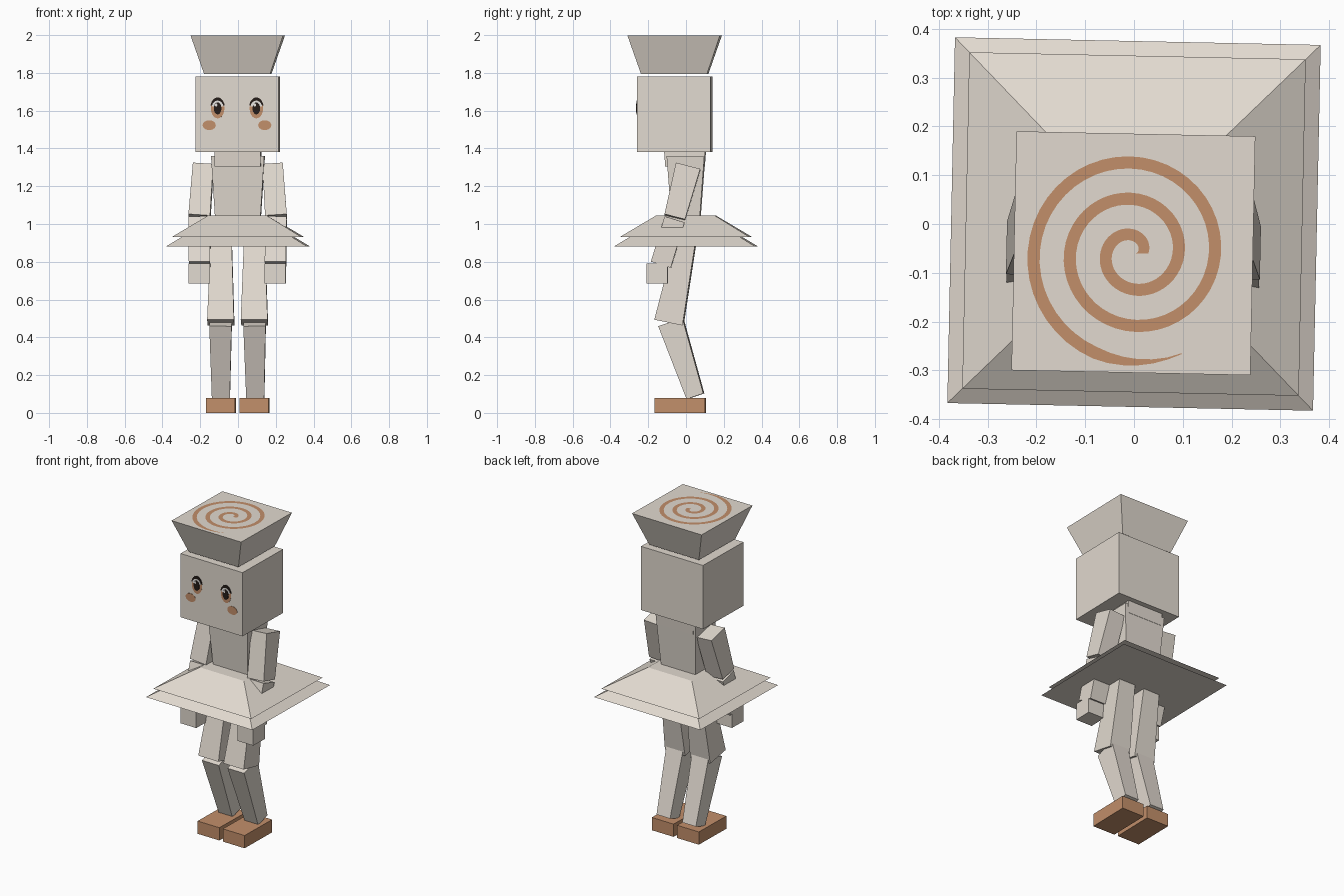
import bpy, bmesh, math
from mathutils import Vector, Matrix

if "Cube" in bpy.data.objects:
    bpy.data.objects.remove(bpy.data.objects["Cube"])

TURN = Matrix.Rotation(math.radians(-1.2), 4, 'Z')  # whole figure is turned slightly


def material(name, rgb):
    m = bpy.data.materials.new(name)
    lin = [(c / 255 / 12.92) if c < 11 else ((c / 255 + 0.055) / 1.055) ** 2.4 for c in rgb]
    m.diffuse_color = (*lin, 1)
    m.use_nodes = True
    m.node_tree.nodes["Principled BSDF"].inputs["Base Color"].default_value = m.diffuse_color
    return m


BEIGE = material("beige", (226, 218, 208))
BROWN = material("brown", (194, 143, 106))
DARK = material("dark_brown", (36, 28, 24))
WHITE = material("white", (245, 242, 238))


def finish(name, bm, mat):
    bmesh.ops.recalc_face_normals(bm, faces=bm.faces)
    bm.transform(TURN)
    me = bpy.data.meshes.new(name)
    bm.to_mesh(me)
    bm.free()
    me.materials.append(mat)
    ob = bpy.data.objects.new(name, me)
    bpy.context.collection.objects.link(ob)
    return ob


def block(name, p0, p1, s0, s1, mat=BEIGE):
    """Four-sided tapered block from p0 to p1 with end sizes s0 and s1 (x, depth)."""
    p0, p1 = Vector(p0), Vector(p1)
    d = (p1 - p0).normalized()
    ax = (Vector((1, 0, 0)) - d * d.x).normalized()
    ay = d.cross(ax)
    bm = bmesh.new()
    rings = []
    for p, s in ((p0, s0), (p1, s1)):
        rings.append([bm.verts.new(p + ax * (i * s[0] / 2) + ay * (j * s[1] / 2))
                      for i, j in ((-1, -1), (1, -1), (1, 1), (-1, 1))])
    a, b = rings
    bm.faces.new(a)
    bm.faces.new(b)
    for i in range(4):
        k = (i + 1) % 4
        bm.faces.new((a[i], a[k], b[k], b[i]))
    return finish(name, bm, mat)


def disc(name, x, z, rx, rz, layer, mat, start=0, end=360):
    """Thin oval (or oval segment) plate on the face."""
    bm = bmesh.new()
    n = 20
    full = end - start == 360
    pts = []
    for i in range(n if full else n + 1):
        t = math.radians(start + (end - start) * i / n)
        pts.append(bm.verts.new((x + rx * math.cos(t), FACE_Y - 0.0015 * layer, z + rz * math.sin(t))))
    f = bm.faces.new(pts)
    ext = bmesh.ops.extrude_face_region(bm, geom=[f])
    back = [v for v in ext["geom"] if isinstance(v, bmesh.types.BMVert)]
    bmesh.ops.translate(bm, verts=back, vec=(0, 0.0015 * layer, 0))
    return finish(name, bm, mat)


# Head, neck and torso
FACE_Y = -0.255
block("head", (0, -0.06, 1.38), (0, -0.06, 1.78), (0.437, 0.39), (0.437, 0.39))
block("neck", (0, -0.005, 1.305), (0, -0.005, 1.385), (0.245, 0.205), (0.245, 0.217))
block("torso", (0, 0, 1.03), (0, 0, 1.36), (0.24, 0.15), (0.282, 0.2))

# Flared hat
block("hat", (0, -0.06, 1.795), (0, -0.06, 1.998), (0.35, 0.35), (0.49, 0.49))

# Two-layer skirt
block("skirt_upper", (0, 0, 0.93), (0, 0, 1.045), (0.69, 0.69), (0.31, 0.31))
block("skirt_lower", (0, 0, 0.88), (0, 0, 1.03), (0.75, 0.75), (0.26, 0.26))

# Spiral painted on the hat top
bm = bmesh.new()
STEPS, SWEEP = 130, 1017
prev = None
for i in range(STEPS + 1):
    deg = SWEEP * i / STEPS
    t = math.radians(deg)
    r = 0.018 + 0.0745 * deg / 360
    w = 0.0125 * min(1, max(0.08, (SWEEP - deg) / 45))
    pair = [bm.verts.new((q * math.cos(t), -0.06 + q * math.sin(t), 2.0)) for q in (r - w, r + w)]
    if prev:
        bm.faces.new((prev[0], prev[1], pair[1], pair[0]))
    prev = pair
spiral = finish("hat_spiral", bm, BROWN)
for p in spiral.data.polygons:
    if p.normal.z < 0:
        p.flip()

for side, s in (("left", -1), ("right", 1)):
    # Arms
    block(side + "_upper_arm", (s * 0.203, -0.055, 1.035), (s * 0.184, 0.015, 1.305),
          (0.115, 0.112), (0.108, 0.133))
    block(side + "_forearm", (s * 0.201, -0.128, 0.785), (s * 0.203, -0.055, 1.025),
          (0.112, 0.11), (0.112, 0.11))
    block(side + "_hand", (s * 0.201, -0.148, 0.685), (s * 0.201, -0.148, 0.79),
          (0.112, 0.113), (0.112, 0.113))
    # Legs
    block(side + "_thigh", (s * 0.089, -0.09, 0.478), (s * 0.088, 0.007, 0.95),
          (0.142, 0.152), (0.108, 0.105))
    block(side + "_shin", (s * 0.091, 0.05, 0.088), (s * 0.09, -0.08, 0.48),
          (0.095, 0.094), (0.118, 0.135))
    block(side + "_shoe", (s * 0.089, -0.03, 0), (s * 0.089, -0.03, 0.08),
          (0.153, 0.266), (0.153, 0.266), BROWN)
    # Painted face
    ex = s * 0.1025
    disc(side + "_eye", ex, 1.613, 0.036, 0.054, 1, BROWN)
    disc(side + "_eyelid", ex, 1.613, 0.039, 0.057, 2, DARK, 15, 165)
    disc(side + "_eye_white", ex, 1.617, 0.031, 0.036, 3, WHITE, 10, 170)
    disc(side + "_pupil", ex, 1.612, 0.02, 0.032, 4, DARK)
    disc(side + "_eye_glint", ex - 0.008, 1.63, 0.007, 0.008, 5, WHITE)
    disc(side + "_cheek", s * 0.147, 1.523, 0.035, 0.026, 1, BROWN)
